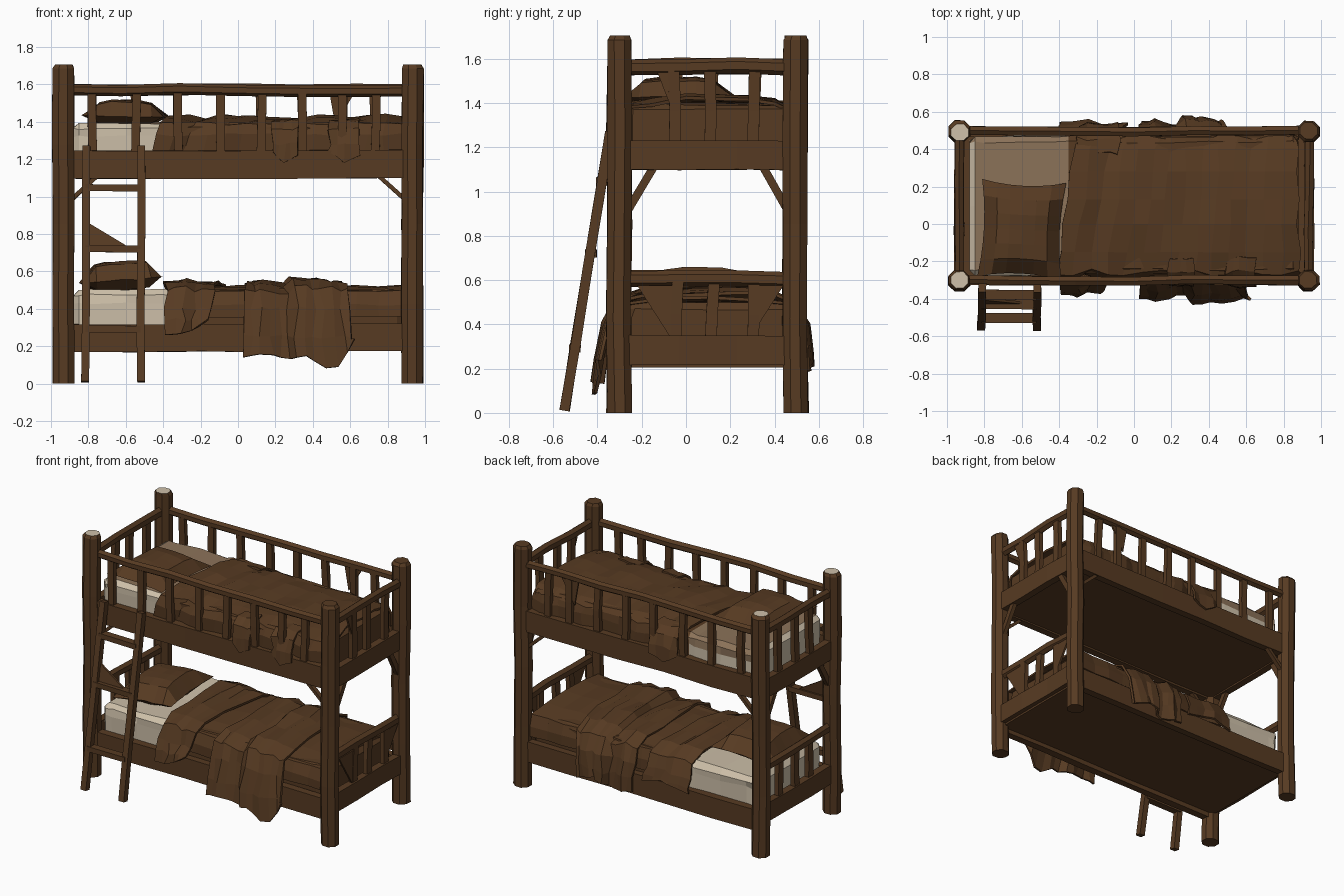
import bpy, bmesh, math, random
from mathutils import Vector

random.seed(4)
if "Cube" in bpy.data.objects:
    bpy.data.objects.remove(bpy.data.objects["Cube"])


def material(name, rgb):
    m = bpy.data.materials.new(name)
    m.use_nodes = True
    m.diffuse_color = (*rgb, 1)
    m.node_tree.nodes["Principled BSDF"].inputs["Base Color"].default_value = (*rgb, 1)
    return m


BROWN = material("dark brown", (0.095, 0.043, 0.016))
CREAM = material("cream linen", (0.62, 0.53, 0.40))
TAN = material("tan sheet", (0.26, 0.17, 0.10))


def jit(a):
    return random.uniform(-a, a)


def finish(name, bm, mats=(BROWN,)):
    bmesh.ops.recalc_face_normals(bm, faces=bm.faces)
    me = bpy.data.meshes.new(name)
    bm.to_mesh(me)
    bm.free()
    for m in mats:
        me.materials.append(m)
    ob = bpy.data.objects.new(name, me)
    bpy.context.collection.objects.link(ob)
    return ob


def beam(name, p, q, a, b, sides=4, segs=1, wobble=0.004, tip=1.0, cap=None):
    """Rough timber from p to q with half widths a (sideways) and b (upward)."""
    p, q = Vector(p), Vector(q)
    d = (q - p).normalized()
    up = Vector((0, 1, 0)) if abs(d.z) > 0.7 else Vector((0, 0, 1))
    side = d.cross(up).normalized()
    up = side.cross(d)
    k = math.sqrt(2) if sides == 4 else 1
    stations = [(i / segs, 1) for i in range(segs + 1)]
    if tip < 1:
        stations = stations[:-1] + [(1 - 0.02 / (q - p).length, 1), (1, tip)]
    bm = bmesh.new()
    rings = []
    for t, s in stations:
        mid = p.lerp(q, t) + side * jit(wobble) + up * jit(wobble)
        ring = []
        for i in range(sides):
            w = math.tau * (i + 0.5) / sides
            r = k * s * (1 + jit(wobble * 6))
            ring.append(bm.verts.new(mid + side * a * r * math.cos(w) + up * b * r * math.sin(w)))
        rings.append(ring)
    for r0, r1 in zip(rings, rings[1:]):
        for i in range(sides):
            j = (i + 1) % sides
            bm.faces.new((r0[i], r0[j], r1[j], r1[i]))
    bm.faces.new(rings[0])
    bm.faces.new(rings[-1]).material_index = 1 if cap else 0
    return finish(name, bm, (BROWN, cap or BROWN))


def splinter(name, pts, depth):
    """Thin triangular plank remnant."""
    bm = bmesh.new()
    f = bm.faces.new([bm.verts.new(p) for p in pts])
    new = bmesh.ops.extrude_face_region(bm, geom=[f])["geom"]
    bmesh.ops.translate(bm, vec=depth, verts=[v for v in new if isinstance(v, bmesh.types.BMVert)])
    return finish(name, bm)


def mattress(name, z0, z1, tan_top):
    """Lumpy slab, bare linen at the head and covered further down."""
    bm = bmesh.new()
    bmesh.ops.create_cube(bm, size=1)
    for v in bm.verts:
        v.co = (v.co.x * 1.76, 0.1 + v.co.y * 0.74, (z0 + z1) / 2 + v.co.z * (z1 - z0))
    bmesh.ops.bevel(bm, geom=bm.edges[:], offset=0.03, segments=1, affect='EDGES')
    cuts = [((-0.8 + i * 0.2, 0, 0), (1, 0, 0)) for i in range(9)]
    cuts += [((-0.35, 0, 0), (1, 0, 0)), ((0, 0, z1 - 0.07), (0, 0, 1)), ((0, 0.1, 0), (0, 1, 0))]
    for co, no in cuts:
        bmesh.ops.bisect_plane(bm, geom=bm.verts[:] + bm.edges[:] + bm.faces[:], plane_co=co, plane_no=no)
    bm.normal_update()
    for f in bm.faces:
        c = f.calc_center_median()
        if c.x < -0.35:
            folded = f.normal.z > 0.9 or (c.y > 0.4 and c.z > z1 - 0.07)
            f.material_index = 2 if tan_top and folded else 1
    for v in bm.verts:
        v.co += Vector((0, jit(0.009), jit(0.009)))
    return finish(name, bm, (BROWN, CREAM, TAN))


def cloth(name, profile, front, back, cols, rough, hem0, hem1):
    """Draped sheet: (y, z) profile front to back, x range at each end, hem heights per column."""
    def pick(vals, t):
        f = t * (len(vals) - 1)
        i = min(int(f), len(vals) - 2)
        return vals[i] + (vals[i + 1] - vals[i]) * (f - i)
    bm = bmesh.new()
    rows = []
    n = len(profile) - 1
    folds = [jit(rough * 1.5) for c in range(cols + 1)]
    for r, (y, z) in enumerate(profile):
        t = r / n
        x0 = front[0] + (back[0] - front[0]) * t
        x1 = front[1] + (back[1] - front[1]) * t
        row = []
        for c in range(cols + 1):
            s = c / cols
            zz = pick(hem0, s) if r == 0 else pick(hem1, s) if r == n else z + jit(rough * 0.7)
            hanging = r < 3 or r > n - 3
            out = folds[c] * (-1 if t < 0.5 else 1) if hanging else 0
            lift = 0 if hanging else folds[c] * 0.6
            row.append(bm.verts.new((x0 + (x1 - x0) * s + jit(rough), y + out, zz + lift)))
        rows.append(row)
    for a, b in zip(rows, rows[1:]):
        for c in range(cols):
            bm.faces.new((a[c], a[c + 1], b[c + 1], b[c]))
    ob = finish(name, bm)
    mod = ob.modifiers.new("thickness", 'SOLIDIFY')
    mod.thickness = 0.015
    mod.offset = 0
    return ob


def pillow(name, centre, size, tilt, turn):
    """Two puffed grids with pinched sides and pointed corners; the underside is flatter."""
    bm = bmesh.new()
    n = 6
    for sgn in (1, -0.6):
        grid = {}
        for i in range(n + 1):
            for j in range(n + 1):
                u, v = 2 * i / n - 1, 2 * j / n - 1
                h = sgn * ((1 - u ** 4) * (1 - v ** 4)) ** 0.6 + (jit(0.07) if abs(u * v) < 0.6 else 0)
                x = u * (1 - 0.10 * (1 - v * v))
                y = v * (1 - 0.10 * (1 - u * u))
                grid[i, j] = bm.verts.new((x * size[0], y * size[1], h * size[2]))
        for i in range(n):
            for j in range(n):
                bm.faces.new((grid[i, j], grid[i + 1, j], grid[i + 1, j + 1], grid[i, j + 1]))
    bmesh.ops.remove_doubles(bm, verts=bm.verts, dist=0.012)
    ob = finish(name, bm)
    ob.location = centre
    ob.rotation_euler = (0, tilt, turn)
    return ob


X, YF, YB = 0.935, -0.30, 0.495
SIDES = (("front", YF), ("back", YB))
ENDS = (("right", -X), ("left", X))

# corner posts and the small braces under the upper bunk
for en, x in ENDS:
    sx = 1 if x > 0 else -1
    for sn, y in SIDES:
        sy = 1 if y > 0.1 else -1
        beam(f"{sn}_{en}_post", (x, y, 0), (x, y, 1.705), 0.062, 0.059, 8, 4, 0.006, 0.8,
             CREAM if x < 0 else BROWN)
        beam(f"{sn}_{en}_long_brace", (x - sx * 0.04, y, 0.98), (x - sx * 0.18, y, 1.11), 0.016, 0.011)
        beam(f"{sn}_{en}_end_brace", (x, y - sy * 0.04, 0.92), (x, y - sy * 0.15, 1.11), 0.015, 0.018)

# long boards, upper guard rails and balusters
for sn, y in SIDES:
    beam(f"{sn}_lower_board", (-X, y, 0.245), (X, y, 0.245), 0.026, 0.073, 4, 5)
    beam(f"{sn}_upper_board", (-X, y, 1.172), (X, y, 1.172), 0.026, 0.075, 4, 5)
    beam(f"{sn}_guard_rail", (-X, y, 1.57), (X, y, 1.57), 0.027, 0.03, 6, 6, 0.007)
    for i, x in enumerate((-0.78, -0.55, -0.32, -0.095, 0.125, 0.345, 0.56, 0.735)):
        beam(f"{sn}_baluster_{i}", (x, y, 1.22), (x + jit(0.01), y, 1.56), 0.023, 0.016, 4, 2)
splinter("back_rail_splinter", [(0.49, YB, 1.55), (0.62, YB, 1.55), (0.52, YB, 1.38)], (0, 0.012, 0))

# end boards, rails and balusters on both bunks
for en, x in ENDS:
    for bn, z0, z1 in (("lower", 0.285, 0.605), ("upper", 1.165, 1.565)):
        beam(f"{en}_{bn}_end_board", (x, YF, z0), (x, YB, z0), 0.026, 0.066, 4, 3)
        beam(f"{en}_{bn}_end_rail", (x, YF, z1), (x, YB, z1), 0.027, 0.036, 6, 3, 0.006)
        for i, y in enumerate((-0.05, 0.11, 0.30)):
            beam(f"{en}_{bn}_end_baluster_{i}", (x, y, z0), (x, y + jit(0.015), z1), 0.016, 0.026, 4, 2)

# broken plank remnants at the foot end
PLATE = (0.014, 0, 0)
splinter("lower_front_splinter", [(X, -0.22, 0.575), (X, -0.06, 0.575), (X, -0.07, 0.34)], PLATE)
splinter("lower_back_splinter", [(X, 0.29, 0.34), (X, 0.29, 0.575), (X, 0.44, 0.575)], PLATE)
splinter("upper_front_splinter", [(X, -0.13, 1.54), (X, -0.06, 1.54), (X, -0.06, 1.36)], PLATE)

# bunk bases
for bn, z in (("lower", 0.22), ("upper", 1.125)):
    beam(f"{bn}_base", (-0.93, 0.1, z), (0.93, 0.1, z), 0.39, 0.016, wobble=0)


def on_ladder(x, z):
    return (x, -0.55 + 0.21 * z / 1.27, z)


# ladder
for en, x in (("right", -0.815), ("left", -0.52)):
    beam(f"ladder_{en}_rail", on_ladder(x, 0.01), on_ladder(x, 1.27), 0.021, 0.022, 4, 4)
for i, z in enumerate((0.29, 0.72, 1.045)):
    beam(f"ladder_rung_{i}", on_ladder(-0.815, z), on_ladder(-0.52, z), 0.026, 0.018)
splinter("ladder_splinter", [on_ladder(-0.8, 0.86), on_ladder(-0.8, 0.73), on_ladder(-0.6, 0.74)], (0, 0.014, 0))

# bedding
mattress("lower_mattress", 0.23, 0.50, False)
mattress("upper_mattress", 1.14, 1.395, True)
pillow("lower_pillow", (-0.63, 0.06, 0.555), (0.22, 0.27, 0.10), -0.08, 0.08)
pillow("upper_pillow", (-0.60, -0.03, 1.43), (0.225, 0.26, 0.085), 0.02, -0.05)

cloth("upper_blanket",
      [(-0.275, 1.24), (-0.28, 1.33), (-0.255, 1.385), (-0.15, 1.405), (0, 1.42), (0.13, 1.42),
       (0.28, 1.415), (0.40, 1.40), (0.455, 1.375), (0.47, 1.32), (0.47, 1.24)],
      (-0.47, 0.88), (-0.24, 0.88), 14, 0.014, (1.24, 1.24), (1.24, 1.24))
cloth("lower_blanket",
      [(-0.29, 0.36), (-0.29, 0.42), (-0.265, 0.49), (-0.1, 0.51), (0.1, 0.515),
       (0.3, 0.51), (0.46, 0.49), (0.48, 0.42), (0.48, 0.36)],
      (-0.38, 0.88), (-0.36, 0.88), 10, 0.007, (0.35, 0.36), (0.35, 0.35))

THROW = [(-0.40, 0.15), (-0.385, 0.25), (-0.35, 0.40), (-0.315, 0.50), (-0.2, 0.535), (0, 0.54), (0.2, 0.54),
         (0.38, 0.535), (0.49, 0.49), (0.53, 0.40), (0.545, 0.29), (0.55, 0.2)]
cloth("wide_throw", THROW, (0.03, 0.62), (0.04, 0.48), 12, 0.018,
      (0.14, 0.16, 0.13, 0.15, 0.06, 0.24), (0.2, 0.18, 0.24, 0.19))
cloth("narrow_throw", [(y * 0.93 if y < 0 else y - 0.01, max(z, 0.34)) for y, z in THROW],
      (-0.38, -0.17), (-0.40, -0.02), 5, 0.013, (0.26, 0.27, 0.33), (0.30, 0.34, 0.30))

# loose folds hanging through the upper guard rails
for i, (x, y, w) in enumerate(((0.25, -0.325, 0.07), (0.57, -0.325, 0.08), (-0.19, 0.525, 0.11))):
    s = 1 if y > 0 else -1
    cloth(f"loose_fold_{i}",
          [(y, 1.2), (y - s * 0.005, 1.28), (y - s * 0.02, 1.36), (y - s * 0.07, 1.40), (y - s * 0.14, 1.405)],
          (x - w, x + w), (x - w, x + w), 4, 0.01, (1.24, 1.18, 1.22), (1.40, 1.41))
